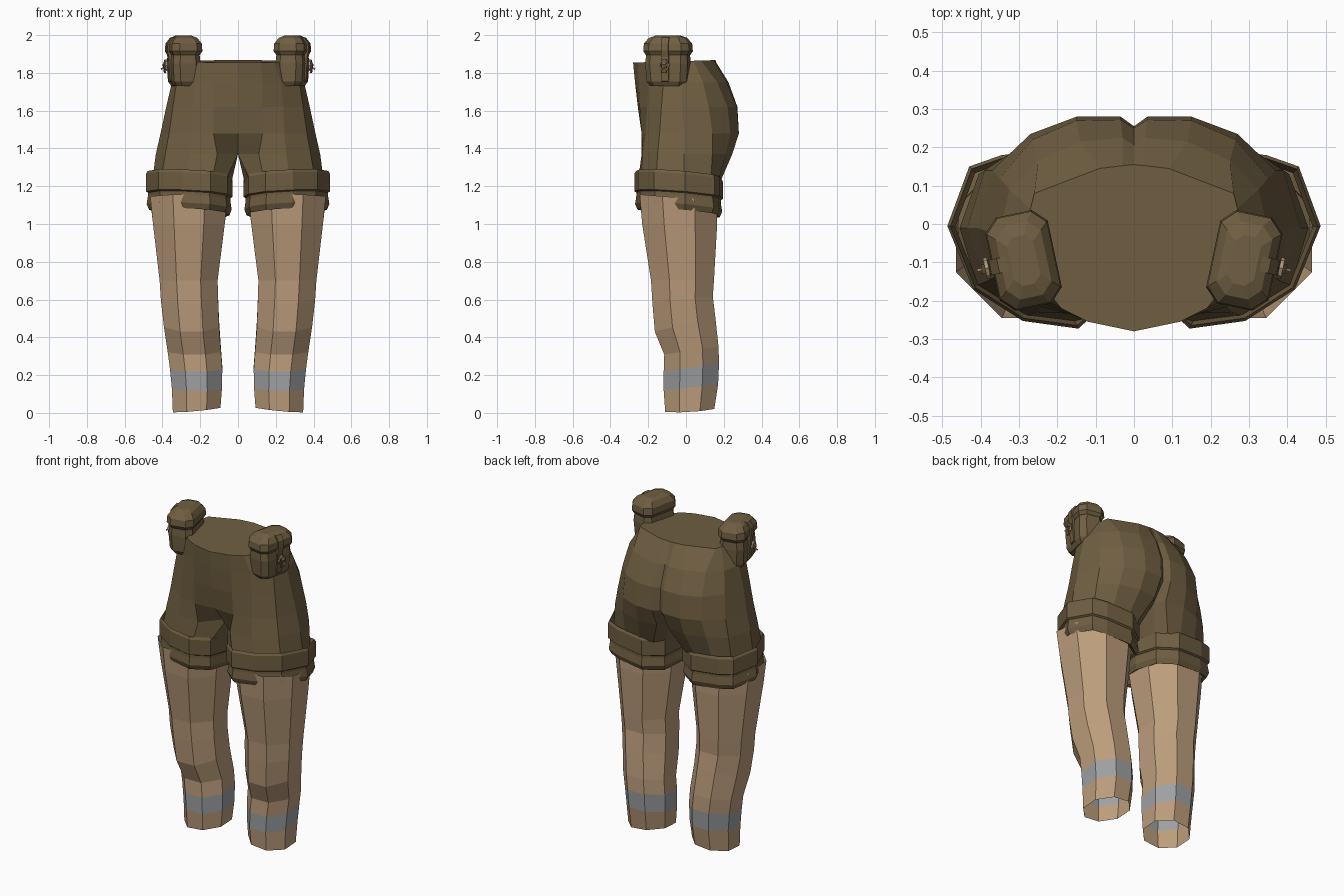
import bpy, bmesh, math
from mathutils import Vector, Matrix

if "Cube" in bpy.data.objects:
    bpy.data.objects.remove(bpy.data.objects["Cube"])


def material(name, rgb):
    m = bpy.data.materials.new(name)
    m.diffuse_color = (*rgb, 1)
    m.use_nodes = True
    m.node_tree.nodes["Principled BSDF"].inputs["Base Color"].default_value = m.diffuse_color
    return m


BROWN = material("olive brown cloth", (0.162, 0.114, 0.054))
TAN = material("tan leggings", (0.50, 0.335, 0.200))
GREY = material("grey stripe", (0.34, 0.35, 0.36))
METAL = material("buckle tan", (0.45, 0.31, 0.19))


def loft(name, rings, mats, cap_start=False, cap_end=False, matrix=None, row_mat=None, seam=False):
    """Skin a stack of equal-count rings, mirrored across x = 0."""
    bm = bmesh.new()
    rows = [[bm.verts.new(p) for p in r] for r in rings]
    n = len(rows[0])
    for k in range(len(rows) - 1):
        a, b = rows[k], rows[k + 1]
        for i in range(n):
            j = (i + 1) % n
            quad = (a[i], a[j], b[j], b[i])
            if seam and all(abs(v.co.x) < 1e-5 for v in quad):
                continue
            f = bm.faces.new(quad)
            if row_mat:
                f.material_index = row_mat(k)
    if cap_start:
        bm.faces.new(rows[0][::-1])
    if cap_end:
        bm.faces.new(rows[-1])
    if seam:
        bmesh.ops.remove_doubles(bm, verts=bm.verts, dist=1e-5)
    if matrix:
        bm.transform(matrix)
    bmesh.ops.recalc_face_normals(bm, faces=bm.faces)
    return finish(name, bm, mats)


def finish(name, bm, mats):
    me = bpy.data.meshes.new(name)
    bm.to_mesh(me)
    bm.free()
    for m in mats:
        me.materials.append(m)
    ob = bpy.data.objects.new(name, me)
    bpy.context.collection.objects.link(ob)
    mod = ob.modifiers.new("mirror", 'MIRROR')
    mod.use_clip = True
    mod.merge_threshold = 0.0005
    return ob


# Leggings: eight-sided open tubes (z, x0, x1, y0, y1, slope of z along y)
leg_rows = [
    (1.14, .055, .465, -.245, .165, -.08),
    (1.00, .070, .450, -.232, .165, 0),
    (0.70, .108, .415, -.185, .148, 0),
    (0.60, .105, .408, -.178, .142, .10),
    (0.47, .100, .392, -.165, .155, .25),
    (0.33, .090, .372, -.115, .172, .15),
    (0.24, .083, .360, -.118, .175, .15),
    (0.135, .085, .350, -.118, .170, .12),
    (0.018, .093, .345, -.110, .150, .06),
]
rings = []
for z, x0, x1, y0, y1, s in leg_rows:
    ring = []
    for i in range(8):
        a = math.radians(22.5 + 45 * i)
        c, d = math.cos(a) / .924, math.sin(a) / .924
        ring.append(((x0 + x1) / 2 + (x1 - x0) / 2 * c, (y0 + y1) / 2 + (y1 - y0) / 2 * d,
                     z + s * (y1 - y0) / 2 * d - (.012 * c if z < .1 else 0)))
    rings.append(ring)
loft("leggings", rings, [TAN, GREY], row_mat=lambda k: 1 if k == 6 else 0)

# Shorts: half body from waist to thigh, front centre round to back centre
body = [
    (1.86, [(0, -.28), (.12, -.255), (.19, -.22), (.27, -.12), (.29, -.03),
            (.27, .04), (.26, .08), (.09, .145), (.03, .152), (0, .155)]),
    (1.75, [(0, -.27), (.13, -.25), (.23, -.20), (.325, -.12), (.35, -.02),
            (.325, .09), (.25, .165), (.14, .215), (.03, .225), (0, .205)]),
    (1.62, [(0, -.255), (.13, -.245), (.24, -.205), (.345, -.13), (.38, -.02),
            (.35, .12), (.265, .22), (.15, .27), (.035, .272), (0, .25)]),
    (1.48, [(0, -.225), (.13, -.235), (.245, -.215), (.365, -.14), (.41, -.01),
            (.37, .14), (.27, .235), (.15, .28), (.035, .28), (0, .255)]),
    (1.37, [(0, -.11), (.11, -.235), (.255, -.23), (.385, -.15), (.435, -.01),
            (.39, .14), (.285, .21), (.16, .245), (.04, .23), (0, .17)]),
]
rings = []
for z, pts in body:
    inner = [(0, pts[9][1] * .5), (0, pts[0][1] * .5)]
    rings.append([(x, y, z + (.03 * (y + .1) if z > 1.8 else 0)) for x, y in pts + inner])
thigh = [(.07, -.20), (.14, -.255), (.28, -.24), (.41, -.16), (.455, -.01), (.405, .13),
         (.30, .17), (.19, .18), (.11, .165), (.06, .11), (.035, .03), (.035, -.08)]
rings.append([(x, y, 1.22) for x, y in thigh])
loft("shorts", rings, [BROWN], cap_start=True, seam=True)

# Rolled cuffs: two stepped bands around each thigh
outline = [(.487, -.005), (.43, .15), (.345, .18), (.17, .195), (.06, .12), (.03, -.03),
           (.055, -.19), (.145, -.273), (.29, -.253), (.42, -.17)]
profile = [(1.22, .91), (1.28, .965), (1.265, 1.0), (1.172, 1.0), (1.165, .955),
           (1.15, .955), (1.105, .985), (1.075, .93), (1.085, .86)]
rings = []
for z, s in profile:
    ring = []
    for x, y in outline:
        ring.append((.258 + (x - .258) * s, -.04 + (y + .04) * s,
                     z - .09 * (y + .05) - .07 * (.42 - x)))
    rings.append(ring)
loft("cuffs", rings, [BROWN])

# Hip pouches: local x points outward, local y runs along the hip
POUCH = Matrix.Translation((.288, -.095, 0)) @ Matrix.Rotation(math.radians(-12), 4, 'Z')


def chamfered(z, hx, hy, c, dx=0):
    return [(dx + x, y, z) for x, y in (
        (hx, -hy + c), (hx, hy - c), (hx - c, hy), (-hx + c, hy),
        (-hx, hy - c), (-hx, -hy + c), (-hx + c, -hy), (hx - c, -hy))]


loft("pouch_body", [chamfered(1.73, .052, .092, .025), chamfered(1.755, .068, .108, .03),
                    chamfered(1.85, .074, .114, .03), chamfered(1.93, .066, .108, .03)],
     [BROWN], True, True, POUCH)
loft("pouch_lid", [chamfered(1.895, .070, .112, .03), chamfered(1.915, .083, .124, .035),
                   chamfered(1.955, .080, .121, .035), chamfered(1.985, .060, .098, .03),
                   chamfered(1.997, .035, .065, .02)],
     [BROWN], True, True, POUCH)

# Closing strap: thin ribbon running over the lid and down the outer face
path = [(.02, 1.994), (.062, 1.984), (.083, 1.955), (.086, 1.915), (.077, 1.88),
        (.077, 1.84), (.070, 1.755)]
rings = [[(x - .012, -.02, z - .003), (x + .006, -.02, z + .003),
          (x + .006, .02, z + .003), (x - .012, .02, z - .003)] for x, z in path]
loft("pouch_strap", rings, [BROWN], True, True, POUCH)

# Loose strap end hanging through the buckle
rings = [[(x - .004, -.012, z), (x + .004, -.012, z), (x + .004, .012, z), (x - .004, .012, z)]
         for x, z in ((.086, 1.87), (.108, 1.845), (.100, 1.80))]
loft("strap_tail", rings, [BROWN], True, True, POUCH)

# Buckle: small eight-sided ring with a prong
bm = bmesh.new()
sections = []
for i in range(8):
    a = math.tau * i / 8
    sections.append([bm.verts.new((.098 + dx, math.cos(a) * r, 1.84 + math.sin(a) * r * 1.1))
                     for dx, r in ((-.005, .021), (.005, .021), (.005, .028), (-.005, .028))])
for i in range(8):
    a, b = sections[i], sections[(i + 1) % 8]
    for k in range(4):
        bm.faces.new((a[k], a[(k + 1) % 4], b[(k + 1) % 4], b[k]))
bmesh.ops.create_cube(bm, size=1, matrix=Matrix.Translation((.107, 0, 1.828)) @
                      Matrix.Rotation(.5, 4, 'Y') @ Matrix.Diagonal((.035, .007, .007, 1)))
bm.transform(POUCH)
bmesh.ops.recalc_face_normals(bm, faces=bm.faces)
finish("buckle", bm, [METAL])
